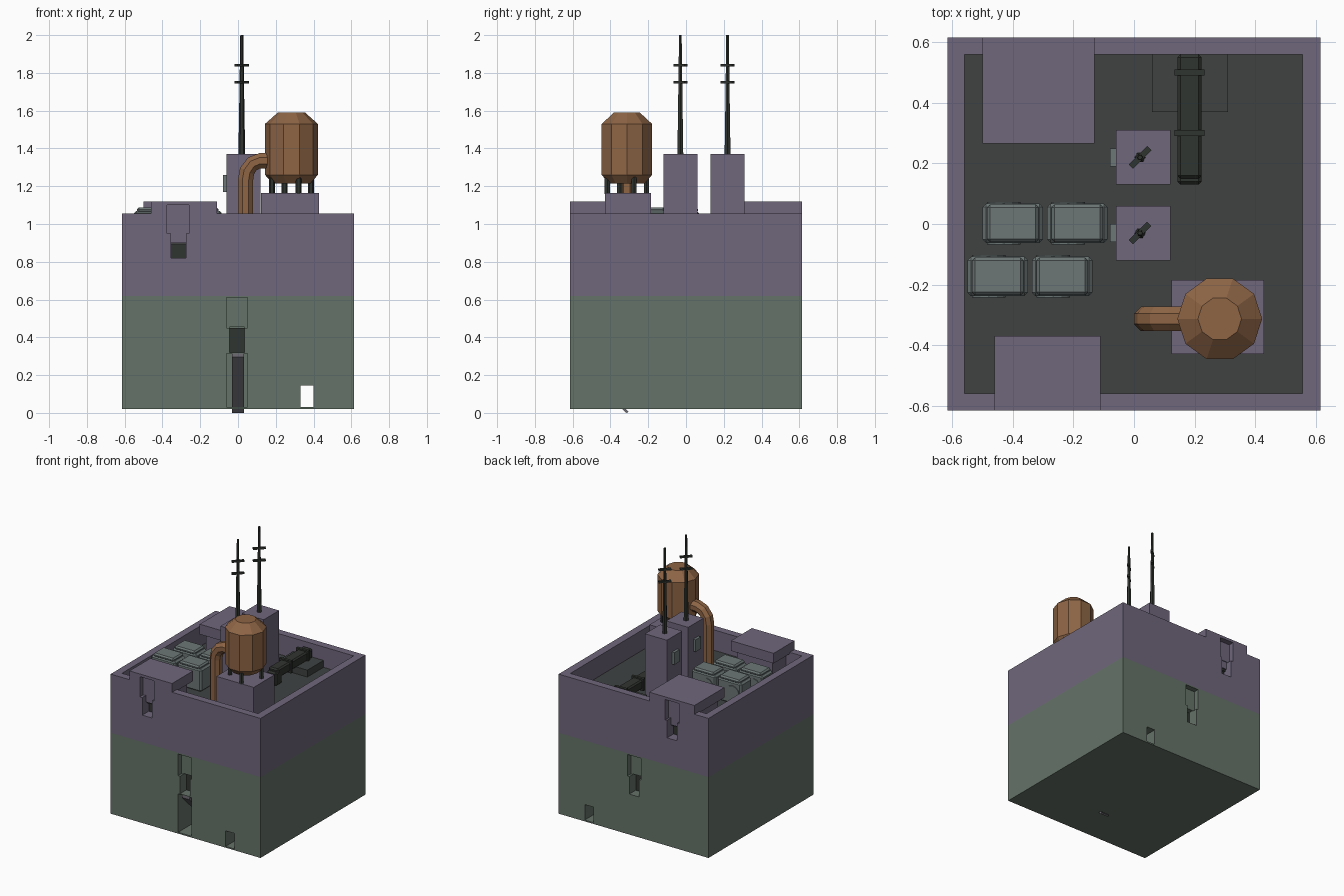
import bpy, bmesh, math
from mathutils import Matrix, Vector

if "Cube" in bpy.data.objects:
    bpy.data.objects.remove(bpy.data.objects["Cube"])


def mat(name, c):
    m = bpy.data.materials.new(name)
    m.diffuse_color = (*c, 1)
    m.use_nodes = True
    m.node_tree.nodes["Principled BSDF"].inputs["Base Color"].default_value = m.diffuse_color
    return m


GREEN = mat("green_wall", (0.13, 0.17, 0.14))
PURPLE = mat("purple_wall", (0.16, 0.135, 0.20))
DARK = mat("dark_metal", (0.03, 0.035, 0.03))
ROOF = mat("roof_floor", (0.05, 0.055, 0.055))
GREY = mat("unit_grey", (0.15, 0.18, 0.18))
RUST = mat("rust", (0.27, 0.13, 0.06))
PALE = mat("ramp_grey", (0.16, 0.15, 0.17))


def finish(name, bm, m):
    bmesh.ops.recalc_face_normals(bm, faces=bm.faces)
    me = bpy.data.meshes.new(name)
    bm.to_mesh(me)
    bm.free()
    ob = bpy.data.objects.new(name, me)
    bpy.context.collection.objects.link(ob)
    if m:
        me.materials.append(m)
    return ob


def box(name, x0, x1, y0, y1, z0, z1, m=None, bevel=0.0):
    bm = bmesh.new()
    bmesh.ops.create_cube(bm, size=1)
    for v in bm.verts:
        v.co = Vector((x0 + (v.co.x + .5) * (x1 - x0), y0 + (v.co.y + .5) * (y1 - y0),
                       z0 + (v.co.z + .5) * (z1 - z0)))
    if bevel:
        bmesh.ops.bevel(bm, geom=bm.edges[:], offset=bevel, segments=1, affect='EDGES')
    return finish(name, bm, m)


def lathe(name, centre, profile, n, m, axis=None):
    """Faceted solid of revolution from (radius, height) pairs."""
    bm = bmesh.new()
    rings = []
    for r, z in profile:
        rings.append([bm.verts.new((r * math.cos(2 * math.pi * i / n),
                                    r * math.sin(2 * math.pi * i / n), z)) for i in range(n)])
    for a, b in zip(rings, rings[1:]):
        for i in range(n):
            bm.faces.new((a[i], a[(i + 1) % n], b[(i + 1) % n], b[i]))
    bm.faces.new(rings[0])
    bm.faces.new(rings[-1])
    if axis == 'Y':
        bm.transform(Matrix.Rotation(math.pi / 2, 4, 'X'))
    bm.transform(Matrix.Translation(centre))
    return finish(name, bm, m)


def cut(ob, *dims):
    c = box("cutter", *dims)
    c.hide_render = True
    mod = ob.modifiers.new("cut", 'BOOLEAN')
    mod.operation = 'DIFFERENCE'
    mod.solver = 'EXACT'
    mod.object = c
    bpy.context.view_layer.objects.active = ob
    bpy.ops.object.modifier_apply(modifier=mod.name)
    bpy.data.objects.remove(c)


W = 0.615
FLOOR = 0.90

# Building block: green lower storey, purple upper storey with sunken roof
lower = box("lower_storey", -W, W, -W, W, 0.02, 0.62, GREEN)
upper = box("upper_storey", -W, W, -W, W, 0.62, 1.055, PURPLE)
cut(upper, -0.56, 0.557, -0.56, 0.56, FLOOR, 1.3)
box("roof_floor", -0.56, 0.557, -0.56, 0.56, FLOOR - 0.01, FLOOR + 0.004, ROOF)

# Roof huts over the front and back wall shafts
front_hut = box("front_hut", -0.46, -0.11, -W, -0.37, 1.045, 1.12, PURPLE)
back_hut = box("back_hut", -0.50, -0.13, 0.265, W, 1.045, 1.12, PURPLE)
box("front_hut_base", -0.43, -0.14, -0.57, -0.40, FLOOR, 1.05, PURPLE)
box("back_hut_base", -0.47, -0.16, 0.295, 0.57, FLOOR, 1.05, PURPLE)


def wall_cut(ob, side, x0, x1, z0, z1, depth):
    a, b = side * (W - depth), side * (W + 0.1)
    cut(ob, x0, x1, min(a, b), max(a, b), z0, z1)


# Shallow shafts with deep openings, front and back
for side, hut in ((-1, front_hut), (1, back_hut)):
    wall_cut(upper, side, -0.375, -0.26, 0.95, 1.10, 0.04)
    wall_cut(upper, side, -0.355, -0.275, 0.82, 0.955, 0.12)
    wall_cut(hut, side, -0.375, -0.26, 0.9, 1.10, 0.04)
    wall_cut(lower, side, -0.06, 0.05, 0.45, 0.61, 0.04)
    wall_cut(lower, side, -0.045, 0.035, 0.32, 0.455, 0.12)
    s0, s1 = sorted((side * 0.50, side * 0.54))
    box("upper_opening_back", -0.354, -0.276, s0, s1, 0.82, 0.95, DARK)
    box("lower_opening_back", -0.044, 0.034, s0, s1, 0.32, 0.45, DARK)

# Ground passage through the block, and the front doorway
cut(lower, 0.33, 0.40, -1, 1, 0.03, 0.145)
wall_cut(lower, -1, -0.06, 0.05, 0.03, 0.315, 0.32)

# Sloping ramp inside the doorway
bm = bmesh.new()
side = [bm.verts.new((-0.032, y, z)) for y, z in
        ((-0.613, 0.315), (-0.613, 0.295), (-0.318, 0.0), (-0.303, 0.005))]
f = bm.faces.new(side)
ext = bmesh.ops.extrude_face_region(bm, geom=[f])
bmesh.ops.translate(bm, vec=(0.065, 0, 0),
                    verts=[g for g in ext["geom"] if isinstance(g, bmesh.types.BMVert)])
finish("door_ramp", bm, PALE)

# Antenna towers
for cy in (0.22, -0.03):
    box("tower", -0.06, 0.12, cy - 0.09, cy + 0.09, FLOOR, 1.37, PURPLE)
    box("tower_panel", -0.08, -0.06, cy - 0.03, cy + 0.03, 1.17, 1.26, GREY)
    lathe("antenna", (0.02, cy, 0), [(0.018, 1.37), (0.014, 1.6), (0.008, 2.0)], 6, DARK)
    for z in (1.75, 1.84):
        bar = box("antenna_bar", -0.043, 0.043, -0.01, 0.01, -0.006, 0.006, DARK)
        bar.location = (0.02, cy, z)
        bar.rotation_euler.z = math.radians(45)

# Water tank on its plinth
TX, TY = 0.283, -0.313
box("tank_plinth", 0.123, 0.43, -0.43, -0.185, FLOOR, 1.165, PURPLE)
lathe("tank", (TX, TY, 0), [(0.10, 1.215), (0.14, 1.26), (0.14, 1.53), (0.072, 1.59)], 10, RUST)
for k in range(4):
    a = math.radians(20 + 90 * k)
    lathe("tank_leg", (TX + 0.11 * math.cos(a), TY + 0.11 * math.sin(a), 0),
          [(0.016, 1.16), (0.016, 1.27)], 6, DARK)

# Elbow pipe from the tank to the roof, swept octagon
bm = bmesh.new()
path = [(0.17, 1.335, 90), (0.115, 1.335, 90), (0.075, 1.318, 58),
        (0.048, 1.28, 25), (0.04, 1.235, 0), (0.04, FLOOR, 0)]
rings = []
for x, z, tilt in path:
    t = math.radians(tilt)
    ring = []
    for i in range(8):
        a = math.pi / 8 + i * math.pi / 4
        r = 0.044
        u = r * math.cos(a)
        ring.append(bm.verts.new((x + u * math.cos(t), TY + r * math.sin(a), z - u * math.sin(t))))
    rings.append(ring)
for a, b in zip(rings, rings[1:]):
    for i in range(8):
        bm.faces.new((a[i], a[(i + 1) % 8], b[(i + 1) % 8], b[i]))
bm.faces.new(rings[0])
bm.faces.new(rings[-1])
finish("tank_pipe", bm, RUST)

# Cooling units with fan discs
for x, y in ((-0.40, 0.0025), (-0.187, 0.0025), (-0.45, -0.173), (-0.237, -0.173)):
    box("cooling_unit", x - 0.1, x + 0.1, y - 0.065, y + 0.065, FLOOR, 1.07, GREY, 0.012)
    box("cooling_unit_lid", x - 0.085, x + 0.085, y - 0.062, y + 0.062, 1.06, 1.088, GREY, 0.01)
    lathe("cooling_fan", (x - 0.03, y, 0.985), [(0.055, -0.07), (0.055, 0.07)], 12, GREY, 'Y')

# Air duct with collars, and the box it runs from
box("duct_box", 0.06, 0.31, 0.37, 0.56, FLOOR, 0.955, ROOF)
box("duct", 0.143, 0.223, 0.15, 0.56, 0.95, 1.02, DARK, 0.01)
box("duct_outlet", 0.143, 0.223, 0.13, 0.20, FLOOR, 1.0, DARK, 0.01)
for y in (0.30, 0.50):
    box("duct_collar", 0.134, 0.232, y - 0.01, y + 0.01, 0.94, 1.03, DARK)
